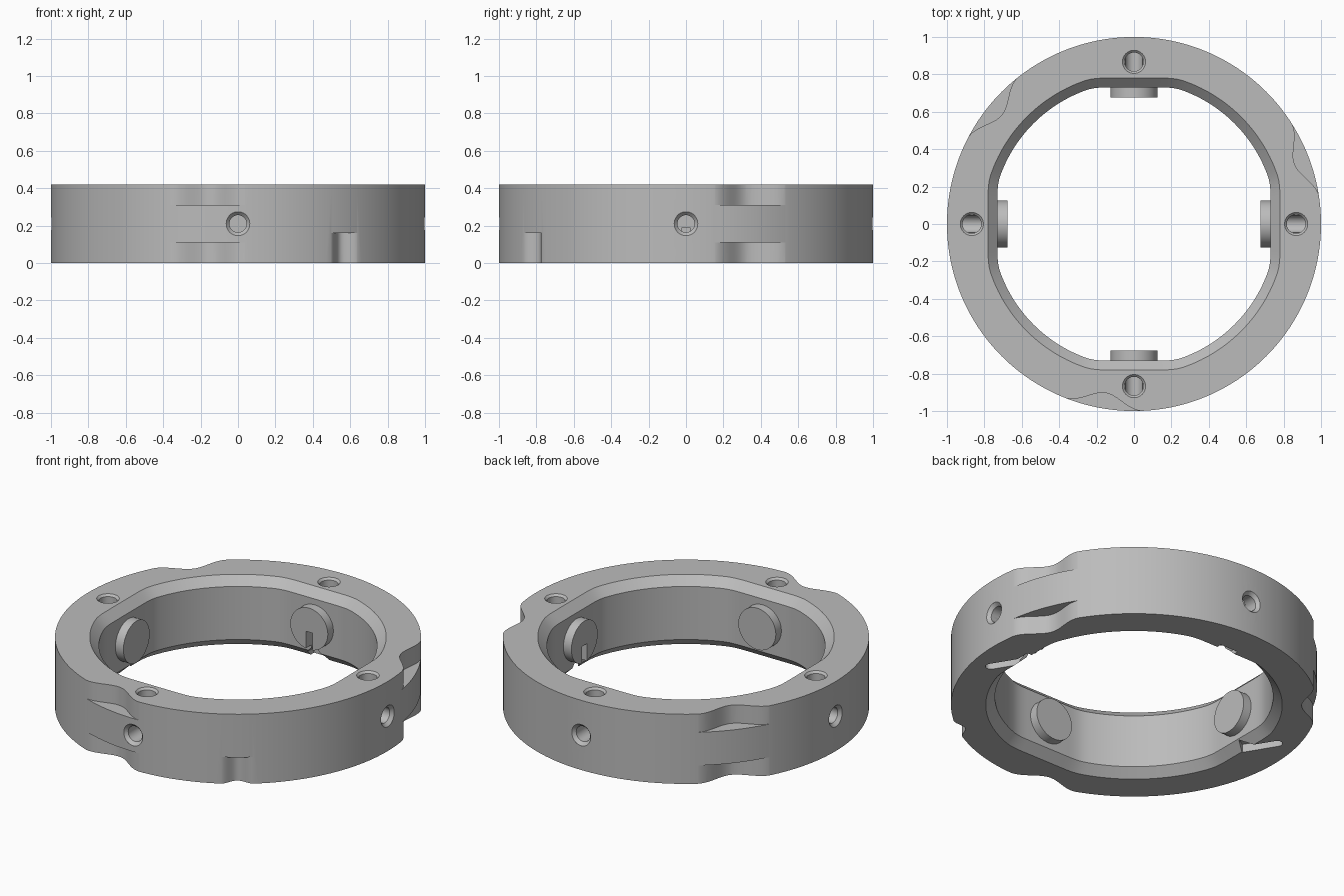
import bpy, bmesh
from math import sin, cos, pi, radians, tau
from mathutils import Matrix, Vector

if "Cube" in bpy.data.objects:
    bpy.data.objects.remove(bpy.data.objects["Cube"])

HEIGHT = 0.42
MID = HEIGHT / 2
STEPS = 192

grey = bpy.data.materials.new("plain grey")
grey.use_nodes = True
color = (0.5, 0.5, 0.5, 1)
grey.diffuse_color = color
grey.node_tree.nodes["Principled BSDF"].inputs["Base Color"].default_value = color


def make(name, bm):
    bmesh.ops.recalc_face_normals(bm, faces=bm.faces)
    mesh = bpy.data.meshes.new(name)
    bm.to_mesh(mesh)
    bm.free()
    mesh.materials.append(grey)
    obj = bpy.data.objects.new(name, mesh)
    bpy.context.collection.objects.link(obj)
    return obj


def activate(obj):
    bpy.ops.object.select_all(action='DESELECT')
    obj.select_set(True)
    bpy.context.view_layer.objects.active = obj


def cut(target, cutter):
    cutter.hide_render = True
    mod = target.modifiers.new("cut", 'BOOLEAN')
    mod.operation = 'DIFFERENCE'
    mod.solver = 'EXACT'
    mod.object = cutter
    activate(target)
    bpy.ops.object.modifier_apply(modifier=mod.name)


def discard(obj):
    bpy.data.objects.remove(obj)


def prism(name, outline, z0, z1):
    bm = bmesh.new()
    base = bm.faces.new([bm.verts.new((x, y, z0)) for x, y in outline])
    top = bmesh.ops.extrude_face_region(bm, geom=[base])
    verts = [g for g in top["geom"] if isinstance(g, bmesh.types.BMVert)]
    bmesh.ops.translate(bm, verts=verts, vec=(0, 0, z1 - z0))
    return make(name, bm)


def lathe(name, profile, matrix, sides=40):
    # Solid of revolution from (radius, height) pairs, capped at both ends
    bm = bmesh.new()
    rings = [[bm.verts.new((r * cos(tau * i / sides), r * sin(tau * i / sides), z))
              for i in range(sides)] for r, z in profile]
    for a, b in zip(rings, rings[1:]):
        for i in range(sides):
            j = (i + 1) % sides
            bm.faces.new((a[i], a[j], b[j], b[i]))
    bm.faces.new(rings[0])
    bm.faces.new(rings[-1])
    bm.transform(matrix)
    return make(name, bm)


def spin(angle):
    return Matrix.Rotation(angle, 4, 'Z')


# Ring body: round outside, softly squared opening with chamfered rims
def opening(flat, arc, angle, soft=0.015):
    side = flat / max(abs(cos(angle)), abs(sin(angle)))
    h = max(soft - abs(side - arc), 0) / soft
    return min(side, arc) - h * h * soft / 4


def loop(bm, radius, z):
    return [bm.verts.new((radius(tau * i / STEPS) * cos(tau * i / STEPS),
                          radius(tau * i / STEPS) * sin(tau * i / STEPS), z))
            for i in range(STEPS)]


def outside(a):
    return 1.0


def wide(a):
    return opening(0.78, 0.81, a)


def narrow(a):
    return opening(0.73, 0.76, a)


bm = bmesh.new()
section = [(outside, 0), (outside, HEIGHT), (wide, HEIGHT),
           (narrow, HEIGHT - 0.05), (narrow, 0.05), (wide, 0)]
loops = [loop(bm, r, z) for r, z in section]
for a, b in zip(loops, loops[1:] + loops[:1]):
    for i in range(STEPS):
        j = (i + 1) % STEPS
        bm.faces.new((a[i], a[j], b[j], b[i]))
ring = make("ring_body", bm)


# Smooth scallops pressed into the outer edge
def scallop(center, half, depth, z0, z1):
    ts = [k / 12 for k in range(-12, 13)]
    inner = [(1.001 - depth * (0.5 + 0.5 * cos(pi * t)), center + half * t) for t in ts]
    outer = [(1.1, center + half * t) for t in reversed(ts)]
    points = [(r * cos(radians(a)), r * sin(radians(a))) for r, a in inner + outer]
    cutter = prism("scallop_cutter", points, z0, z1)
    cut(ring, cutter)
    discard(cutter)


for middle in (20.5, 140.5, 260.5):
    scallop(middle, 12.5, 0.085, 0.31, 0.5)
    scallop(middle, 12.5, 0.085, -0.1, 0.11)
scallop(-55.2, 5.5, 0.045, -0.1, 0.16)

# Four stations: radial hole, top hole, wire slot and inner pad
names = ("left", "back", "right", "front")
for n, name in enumerate(names):
    turn = spin(n * pi / 2)
    radial = turn @ Matrix.Translation((0, 0, MID)) @ Matrix.Rotation(pi / 2, 4, 'Y')
    hole = lathe("radial_cutter", [(0.046, 0.70), (0.046, 0.98), (0.064, 0.999),
                                   (0.064, 1.1)], radial)
    top = lathe("top_cutter", [(0.05, MID), (0.05, HEIGHT - 0.012), (0.062, HEIGHT),
                               (0.062, 0.5)], turn @ Matrix.Translation((0.867, 0, 0)))
    # Slot runs down the wall and flares out toward the underside
    bm = bmesh.new()
    shape = [(-0.022, 0.19), (-0.022, 0.07), (-0.06, 0.03), (-0.06, -0.1),
             (0.06, -0.1), (0.06, 0.03), (0.022, 0.07), (0.022, 0.19)]
    face = bm.faces.new([bm.verts.new((0.6, y, z)) for y, z in shape])
    far = bmesh.ops.extrude_face_region(bm, geom=[face])
    bmesh.ops.translate(bm, vec=(0.21, 0, 0),
                        verts=[g for g in far["geom"] if isinstance(g, bmesh.types.BMVert)])
    bm.transform(turn)
    slot = make("slot_cutter", bm)
    for cutter in (hole, top, slot):
        cut(ring, cutter)
    pad = lathe(name + "_pad", [(0.125, 0.677), (0.125, 0.735)], radial, 64)
    cut(pad, slot)
    activate(pad)
    bpy.ops.object.shade_smooth_by_angle(angle=radians(30))
    for cutter in (hole, top, slot):
        discard(cutter)

# Shallow wire channels in the underside of the two sides
for half_turn in (0, pi):
    start, end = Vector((0.76, 0.0)), Vector((0.87, -0.18))
    along = (end - start).normalized()
    across = Vector((-along.y, along.x))
    outline = [start - across * 0.03, start + across * 0.03]
    for k in range(9):
        a = pi * k / 8
        outline.append(end + 0.03 * (across * cos(a) + along * sin(a)))
    rot = Matrix.Rotation(half_turn, 2)
    channel = prism("channel_cutter", [rot @ p for p in outline], -0.1, 0.05)
    cut(ring, channel)
    discard(channel)

activate(ring)
bpy.ops.object.shade_smooth_by_angle(angle=radians(25))
